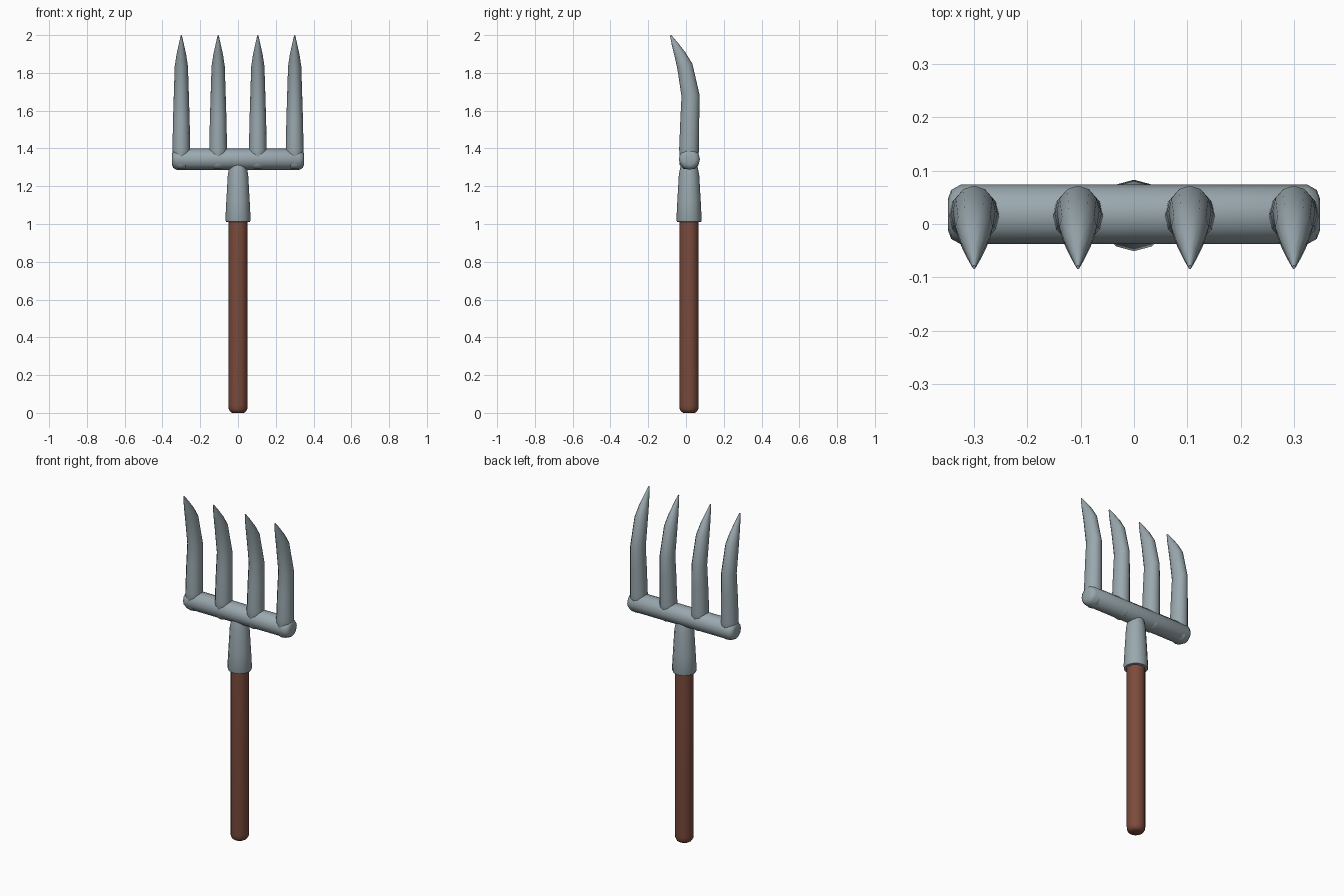
import bpy, bmesh, math
from mathutils import Vector

if "Cube" in bpy.data.objects:
    bpy.data.objects.remove(bpy.data.objects["Cube"])

SIDES = 12
CY = 0.018  # depth of the shaft axis


def material(name, rgb):
    m = bpy.data.materials.new(name)
    m.diffuse_color = (*rgb, 1)
    m.use_nodes = True
    m.node_tree.nodes["Principled BSDF"].inputs["Base Color"].default_value = m.diffuse_color
    return m


metal = material("steel", (0.32, 0.39, 0.42))
wood = material("wood", (0.2, 0.07, 0.045))


def loft(name, path, mat):
    """Round tube through (centre, axis, width radius, depth radius) stations."""
    bm = bmesh.new()
    rings = []
    for centre, axis, ru, rv in path:
        axis = Vector(axis).normalized()
        ref = Vector((0, 1, 0)) if abs(axis.x) > 0.9 else Vector((1, 0, 0))
        u, v = ref, axis.cross(ref).normalized()
        rings.append([bm.verts.new(Vector(centre)
                      + u * ru * math.cos(2 * math.pi * i / SIDES)
                      + v * rv * math.sin(2 * math.pi * i / SIDES))
                      for i in range(SIDES)])
    for a, b in zip(rings, rings[1:]):
        for i in range(SIDES):
            j = (i + 1) % SIDES
            bm.faces.new((a[i], a[j], b[j], b[i]))
    bm.faces.new(rings[0][::-1])
    bm.faces.new(rings[-1])
    bmesh.ops.recalc_face_normals(bm, faces=bm.faces)
    me = bpy.data.meshes.new(name)
    bm.to_mesh(me)
    bm.free()
    me.materials.append(mat)
    ob = bpy.data.objects.new(name, me)
    bpy.context.collection.objects.link(ob)
    bpy.ops.object.select_all(action='DESELECT')
    ob.select_set(True)
    bpy.context.view_layer.objects.active = ob
    bpy.ops.object.shade_smooth_by_angle(angle=math.radians(50))
    return ob


def upright(name, profile, mat):
    return loft(name, [((0, CY - 0.002, z), (0, 0, 1), r, r) for r, z in profile], mat)


# Wooden handle with a rounded butt
upright("handle", [(0.03, 0), (0.042, 0.007), (0.049, 0.02), (0.051, 0.04), (0.051, 1.04)], wood)

# Tapered socket joining handle and head
upright("socket", [(0.05, 1.01), (0.064, 1.012), (0.067, 1.022), (0.062, 1.12),
                   (0.054, 1.26), (0.047, 1.295), (0.04, 1.33)], metal)

# Crossbar with rounded ends
half = [(0.349, 0.03), (0.343, 0.046), (0.325, 0.056)]
stations = [(-x, r) for x, r in half] + [(x, r) for x, r in reversed(half)]
loft("crossbar", [((x, CY, 1.343), (1, 0, 0), r, r) for x, r in stations], metal)

# Four forward-curving tines: y, z, forward lean, width radius, depth radius
tine = [
    (0.016, 1.292, 0.00, 0.030, 0.030),
    (0.016, 1.312, 0.00, 0.048, 0.050),
    (0.016, 1.40, -0.02, 0.047, 0.052),
    (0.020, 1.55, -0.02, 0.044, 0.050),
    (0.024, 1.68, 0.08, 0.040, 0.048),
    (-0.006, 1.835, 0.35, 0.035, 0.042),
    (-0.031, 1.895, 0.45, 0.026, 0.031),
    (-0.058, 1.95, 0.50, 0.014, 0.018),
    (-0.081, 1.998, 0.50, 0.003, 0.004),
]
for n, x in enumerate((-0.3, -0.105, 0.105, 0.3), 1):
    loft(f"tine_{n}", [((x, y, z), (0, -lean, 1), w, d) for y, z, lean, w, d in tine], metal)
